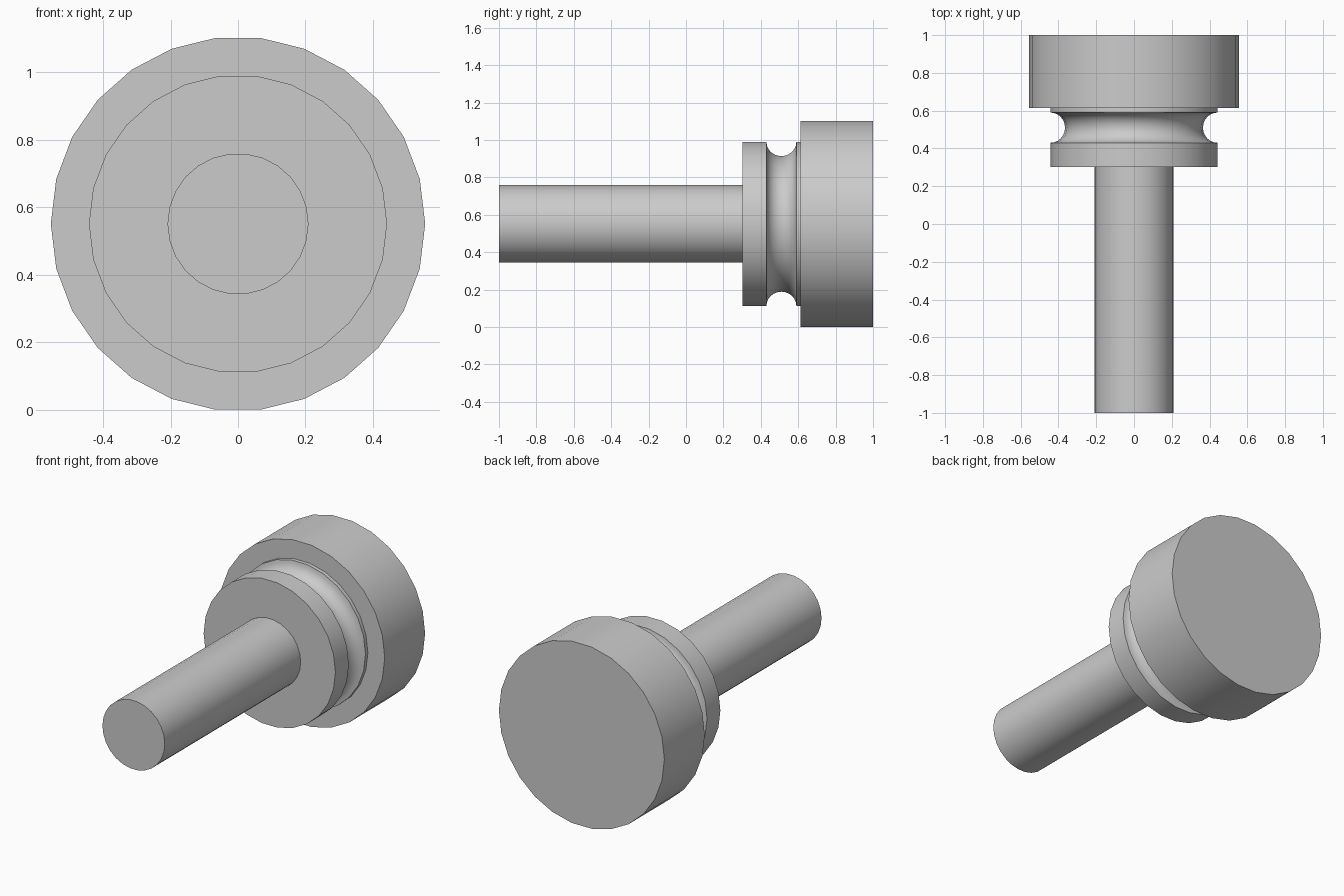
import bpy, bmesh
from math import cos, sin, pi, radians

if "Cube" in bpy.data.objects:
    bpy.data.objects.remove(bpy.data.objects["Cube"])

SIDES = 26
AXIS_Z = 0.551


def lathe(name, profile):
    """Revolve (y, radius) points around the horizontal y axis."""
    bm = bmesh.new()
    rings = []
    for y, r in profile:
        angles = [2 * pi * i / SIDES for i in range(SIDES)]
        rings.append([bm.verts.new((r * cos(a), y, r * sin(a))) for a in angles])
    for a, b in zip(rings, rings[1:]):
        for i in range(SIDES):
            j = (i + 1) % SIDES
            bm.faces.new((a[i], a[j], b[j], b[i]))
    # End caps
    bm.faces.new(rings[0])
    bm.faces.new(rings[-1])
    bmesh.ops.recalc_face_normals(bm, faces=bm.faces)
    mesh = bpy.data.meshes.new(name)
    bm.to_mesh(mesh)
    bm.free()
    obj = bpy.data.objects.new(name, mesh)
    obj.location.z = AXIS_Z
    bpy.context.collection.objects.link(obj)
    bpy.ops.object.select_all(action='DESELECT')
    bpy.context.view_layer.objects.active = obj
    obj.select_set(True)
    bpy.ops.object.shade_smooth_by_angle(angle=radians(30))
    return obj


# Half-round groove cut into the collar
STEPS = 12
groove = [(0.51 - 0.08 * cos(pi * i / STEPS), 0.442 - 0.077 * sin(pi * i / STEPS))
          for i in range(STEPS + 1)]

# Shaft, grooved collar and head turned as one continuous piece
lathe("turned_knob",
      [(-1.0, 0.209), (0.302, 0.209), (0.302, 0.442)]
      + groove
      + [(0.613, 0.442), (0.613, 0.555), (1.0, 0.555)])
